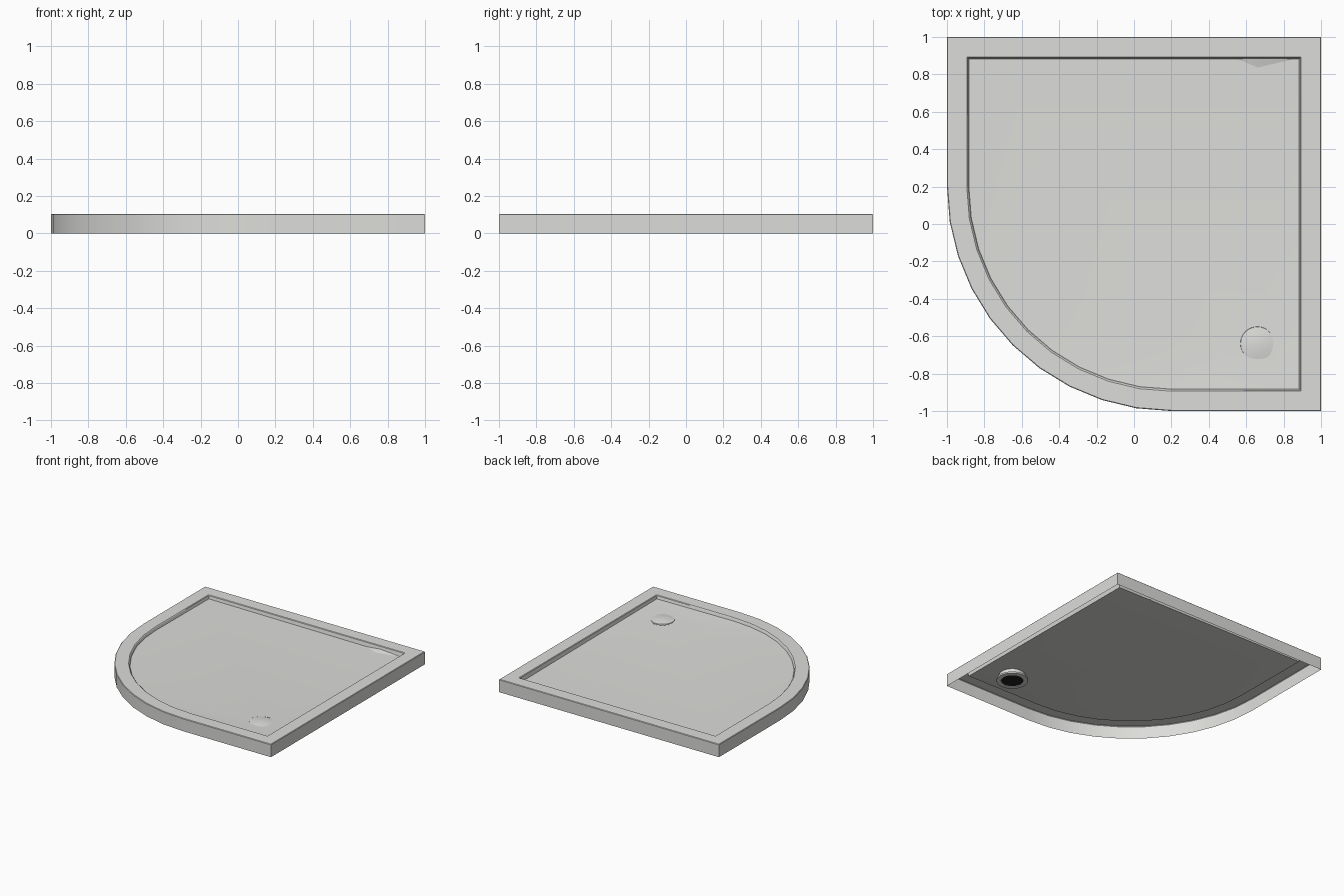
import bpy, bmesh, math
from mathutils import Vector

cube = bpy.data.objects.get("Cube")
if cube:
    bpy.data.objects.remove(cube)


def material(name, rgb):
    m = bpy.data.materials.new(name)
    m.use_nodes = True
    m.diffuse_color = (*rgb, 1)
    m.node_tree.nodes["Principled BSDF"].inputs["Base Color"].default_value = (*rgb, 1)
    return m


white = material("tray white", (0.72, 0.72, 0.70))
dark = material("drain black", (0.015, 0.015, 0.015))

HEIGHT = 0.105
RADIUS = 1.2
ARC_CENTRE = 0.2
DRAIN = Vector((0.66, -0.64, 0.058))


def finish(name, bm, mat):
    mesh = bpy.data.meshes.new(name)
    bm.to_mesh(mesh)
    bm.free()
    mesh.materials.append(mat)
    obj = bpy.data.objects.new(name, mesh)
    bpy.context.collection.objects.link(obj)
    bpy.ops.object.select_all(action="DESELECT")
    obj.select_set(True)
    bpy.context.view_layer.objects.active = obj
    bpy.ops.object.shade_smooth_by_angle(angle=math.radians(30))
    return obj


def outline(inset):
    """Quadrant plan: three square corners and one rounded corner."""
    e = 1 - inset
    pts = [(e, -e), (e, e), (-e, e)]
    for i in range(11):
        a = math.pi + i * math.pi / 20
        r = RADIUS - inset
        pts.append((ARC_CENTRE + r * math.cos(a), ARC_CENTRE + r * math.sin(a)))
    return pts


def floor_z(x, y):
    return HEIGHT - 0.027 - 0.006 * (x + y)


def skin(bm, loops):
    for a, b in zip(loops, loops[1:]):
        for i in range(len(a)):
            j = (i + 1) % len(a)
            bm.faces.new((a[i], a[j], b[j], b[i]))


# Tray shell: skirt, flat rim, rounded lip and sunken floor falling to the drain
bm = bmesh.new()
sections = [(0, 0), (0, HEIGHT - 0.004), (0.004, HEIGHT), (0.106, HEIGHT),
            (0.111, HEIGHT - 0.004)]
loops = [[bm.verts.new((x, y, z)) for x, y in outline(d)] for d, z in sections]
loops.append([bm.verts.new((x, y, floor_z(x, y))) for x, y in outline(0.117)])
skin(bm, loops)
centre = bm.verts.new(DRAIN)
edge = loops[-1]
for i in range(len(edge)):
    bm.faces.new((edge[i], edge[(i + 1) % len(edge)], centre))
finish("shower_tray", bm, white)

# Shallow wedge against the back wall
bm = bmesh.new()
back = 0.884
left, right, tip = [bm.verts.new((x, y, floor_z(x, y) - 0.001))
                    for x, y in ((0.54, back), (0.88, back), (0.66, 0.835))]
peak = bm.verts.new((0.68, back, floor_z(0.68, back) + 0.012))
bm.faces.new((left, tip, peak))
bm.faces.new((tip, right, peak))
finish("back_wedge", bm, white)


def lathe(name, profile, mat, steps=32):
    """Turn a (radius, height) profile around the drain axis."""
    bm = bmesh.new()
    rings = []
    for r, z in profile:
        rings.append([bm.verts.new((DRAIN.x + r * math.cos(k * math.tau / steps),
                                    DRAIN.y + r * math.sin(k * math.tau / steps), z))
                      for k in range(steps)])
    skin(bm, rings)
    if profile[-1][0] < 0.1:
        bm.faces.new(rings[-1])
    return finish(name, bm, mat)


# Domed drain cover above the floor
top = DRAIN.z
lathe("drain_cover", [(0.092, top), (0.09, top + 0.006), (0.06, top + 0.011),
                      (0.03, top + 0.014), (0.008, top + 0.015)], white)

# Drain collar with a flange below the floor, and its dark outlet
lathe("drain_collar", [(0.084, 0.05), (0.084, 0.012), (0.12, 0.012),
                       (0.12, 0.024), (0.1, 0.024), (0.1, top + 0.002)], white)
outlet = lathe("drain_outlet", [(0.083, 0.014), (0.08, 0.016)], dark)
outlet.data.flip_normals()
